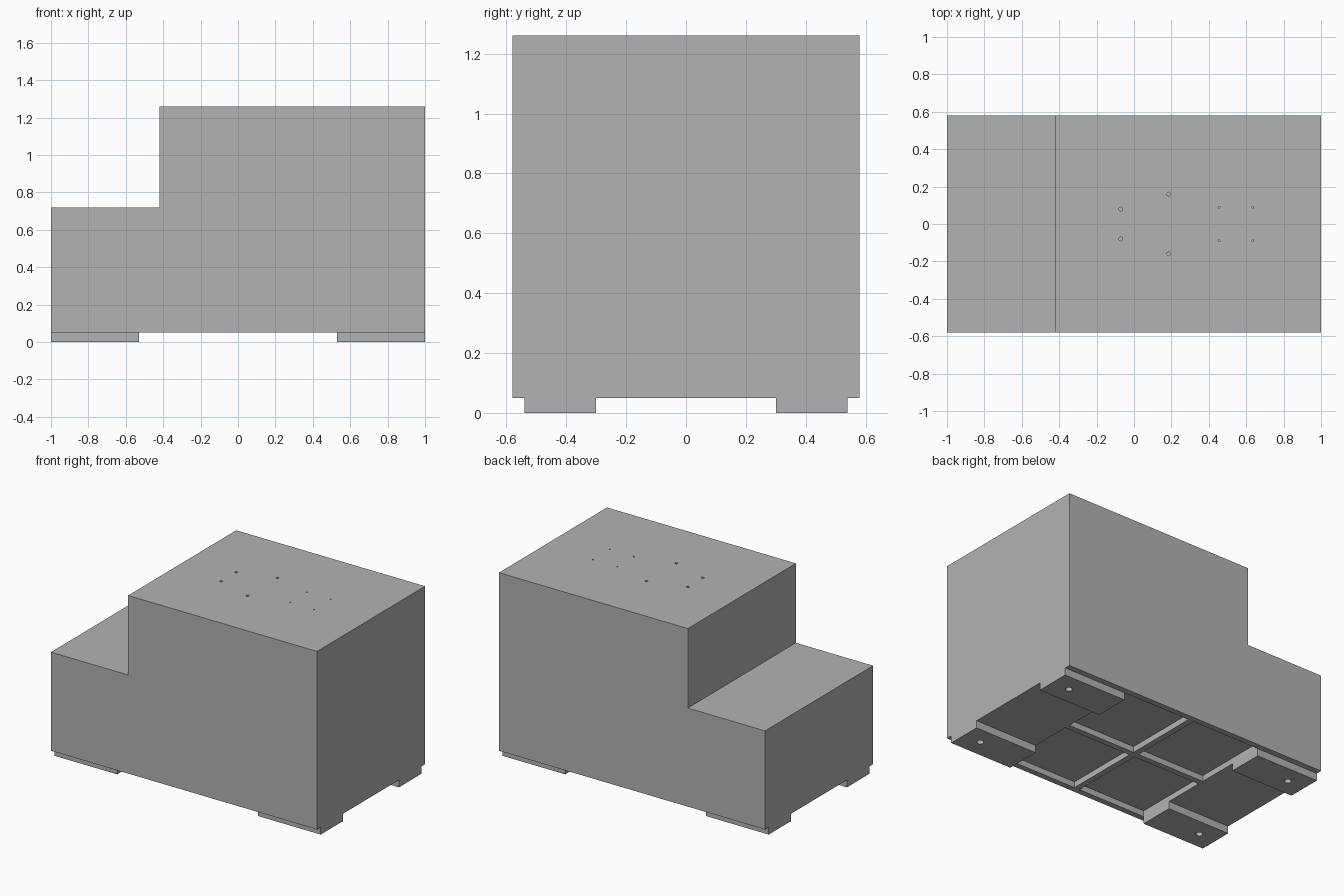
import bpy
import bmesh
from mathutils import Matrix, Vector

old = bpy.data.objects.get("Cube")
if old:
    bpy.data.objects.remove(old, do_unlink=True)

grey = bpy.data.materials.new("plain_grey")
grey.use_nodes = True
GREY = (0.45, 0.45, 0.45, 1)
grey.diffuse_color = GREY
grey.node_tree.nodes["Principled BSDF"].inputs["Base Color"].default_value = GREY

BASE = 0.05      # underside of the housing
TOP = 1.26
DEPTH = 0.58     # half depth


def finish(name, bm, helper=False):
    bmesh.ops.recalc_face_normals(bm, faces=bm.faces[:])
    mesh = bpy.data.meshes.new(name)
    bm.to_mesh(mesh)
    bm.free()
    mesh.materials.append(grey)
    ob = bpy.data.objects.new(name, mesh)
    bpy.context.collection.objects.link(ob)
    ob.hide_render = helper
    return ob


def add_box(bm, lo, hi):
    lo, hi = Vector(lo), Vector(hi)
    bmesh.ops.create_cube(bm, size=1, matrix=Matrix.Translation((lo + hi) / 2)
                          @ Matrix.Diagonal((*(hi - lo), 1)))


def add_hole(bm, x, y, z, radius, depth):
    bmesh.ops.create_cone(bm, cap_ends=True, segments=16, radius1=radius,
                          radius2=radius, depth=2 * depth,
                          matrix=Matrix.Translation((x, y, z)))


def cut(ob, bm):
    cutter = finish(ob.name + "_cutter", bm, helper=True)
    mod = ob.modifiers.new("cut", "BOOLEAN")
    mod.object = cutter
    mod.operation = "DIFFERENCE"
    mod.solver = "EXACT"
    bpy.context.view_layer.objects.active = ob
    bpy.ops.object.modifier_apply(modifier=mod.name)
    bpy.data.objects.remove(cutter, do_unlink=True)


# Stepped housing: side profile extruded across the depth
profile = [(-1, BASE), (1, BASE), (1, TOP), (-0.42, TOP), (-0.42, 0.72), (-1, 0.72)]
bm = bmesh.new()
face = bm.faces.new([bm.verts.new((x, -DEPTH, z)) for x, z in profile])
side = bmesh.ops.extrude_face_region(bm, geom=[face])["geom"]
bmesh.ops.translate(bm, vec=(0, 2 * DEPTH, 0),
                    verts=[v for v in side if isinstance(v, bmesh.types.BMVert)])
housing = finish("housing", bm)

# Underside pockets between ribs, and small holes in the top
bm = bmesh.new()
for sx in (-1, 1):
    for sy in (-1, 1):
        xs = sorted((sx * 0.02, sx * 0.53))
        ys = sorted((sy * 0.02, sy * 0.54))
        add_box(bm, (xs[0], ys[0], 0), (xs[1], ys[1], BASE + 0.04))
for x, spread, radius in ((-0.07, 0.08, 0.01), (0.185, 0.16, 0.01),
                          (0.455, 0.09, 0.005), (0.635, 0.09, 0.005)):
    for sy in (-1, 1):
        add_hole(bm, x, sy * spread, TOP, radius, 0.04)
cut(housing, bm)

# Four flat feet with fixing holes
for sx, end in ((-1, "right"), (1, "left")):
    for sy, row in ((-1, "front"), (1, "back")):
        xs = sorted((sx * 0.53, sx))
        ys = sorted((sy * 0.30, sy * 0.54))
        bm = bmesh.new()
        add_box(bm, (xs[0], ys[0], 0), (xs[1], ys[1], BASE))
        foot = finish(f"{row}_{end}_foot", bm)
        bm = bmesh.new()
        add_hole(bm, sx * 0.87, sy * 0.42, 0, 0.022, 0.04)
        cut(foot, bm)
